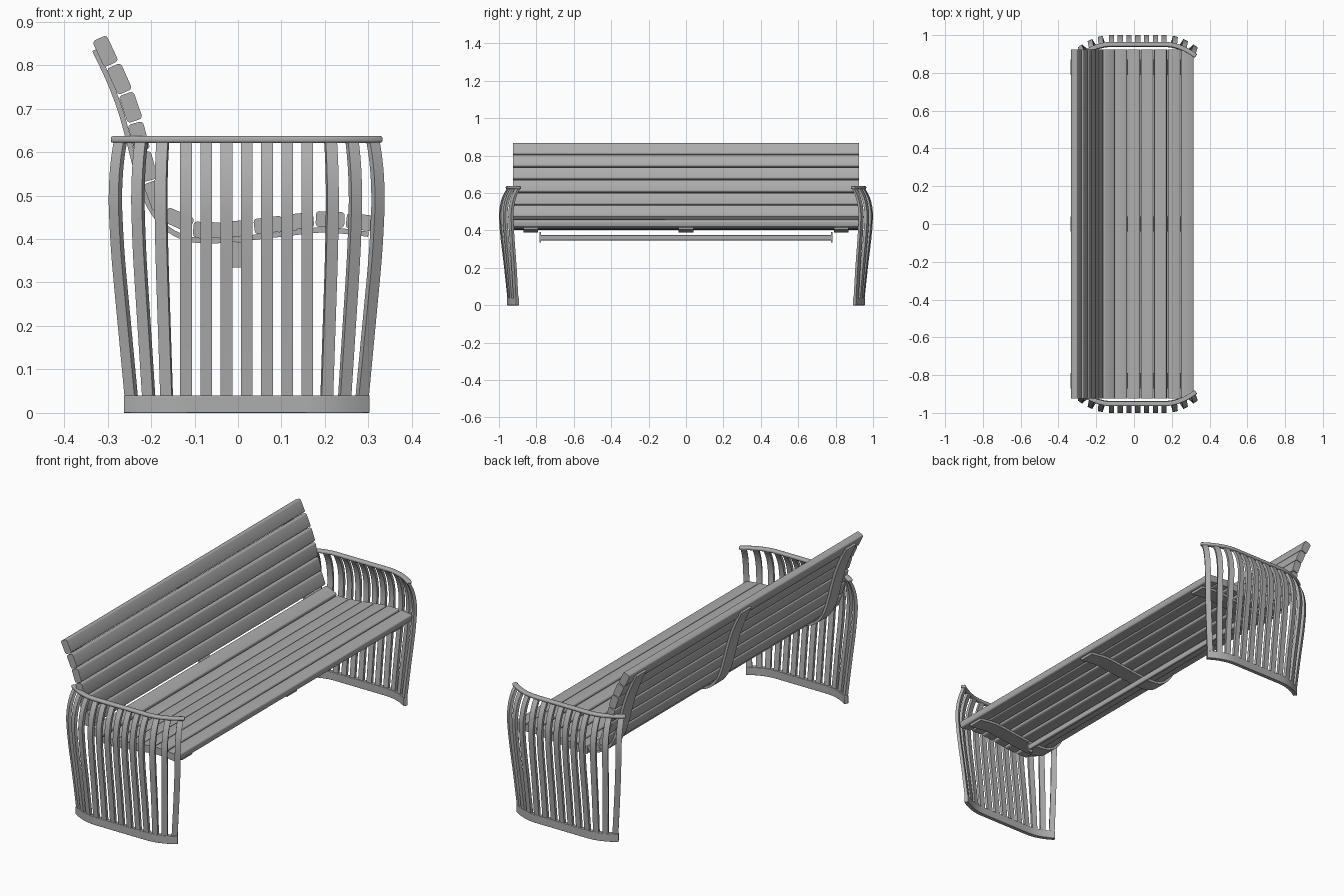
import bpy, bmesh, math
from mathutils import Vector, Matrix

if "Cube" in bpy.data.objects:
    bpy.data.objects.remove(bpy.data.objects["Cube"], do_unlink=True)

grey = bpy.data.materials.new("plain grey")
grey.use_nodes = True
grey.diffuse_color = (0.42, 0.42, 0.42, 1)
grey.node_tree.nodes["Principled BSDF"].inputs["Base Color"].default_value = grey.diffuse_color


def finish(name, bm, bevel=0.0, segments=3):
    bmesh.ops.recalc_face_normals(bm, faces=bm.faces)
    mesh = bpy.data.meshes.new(name)
    bm.to_mesh(mesh)
    bm.free()
    mesh.materials.append(grey)
    ob = bpy.data.objects.new(name, mesh)
    bpy.context.collection.objects.link(ob)
    if bevel:
        mod = ob.modifiers.new("rounding", 'BEVEL')
        mod.width, mod.segments = bevel, segments
        mod.limit_method, mod.angle_limit = 'ANGLE', math.radians(50)
    bpy.ops.object.select_all(action='DESELECT')
    ob.select_set(True)
    bpy.context.view_layer.objects.active = ob
    bpy.ops.object.shade_smooth_by_angle(angle=math.radians(35))
    return ob


def loft(bm, rings):
    """Skin a run of equal rings and cap both ends."""
    loops = [[bm.verts.new(p) for p in ring] for ring in rings]
    n = len(loops[0])
    for a, b in zip(loops, loops[1:]):
        for i in range(n):
            bm.faces.new((a[i], a[(i + 1) % n], b[(i + 1) % n], b[i]))
    bm.faces.new(loops[0])
    bm.faces.new(loops[-1])


def smooth_path(points, steps=4):
    """Catmull-Rom curve through the points."""
    pts = [Vector(p) for p in points]
    pts = [2 * pts[0] - pts[1]] + pts + [2 * pts[-1] - pts[-2]]
    out = []
    for a, b, c, d in zip(pts, pts[1:], pts[2:], pts[3:]):
        for k in range(steps):
            t = k / steps
            out.append(0.5 * (2 * b + (c - a) * t + (2 * a - 5 * b + 4 * c - d) * t * t
                              + (3 * b - a - 3 * c + d) * t ** 3))
    return out + [pts[-2]]


# Slatted seat and back: centre x, centre z, tilt in degrees, length across
HALF = 0.925
back = [(-0.305, 0.832, 65), (-0.273, 0.768, 66), (-0.247, 0.703, 71),
        (-0.228, 0.635, 75), (-0.210, 0.567, 75), (-0.190, 0.500, 70)]
seat = [(-0.137, 0.444, 24), (-0.070, 0.421, 2), (0.0, 0.424, -4), (0.070, 0.432, -7),
        (0.141, 0.441, -6), (0.212, 0.445, 2), (0.282, 0.439, 7)]


def slat(name, x, z, tilt):
    bm = bmesh.new()
    bmesh.ops.create_cube(bm, size=1)
    bmesh.ops.scale(bm, vec=(0.066, 2 * HALF, 0.036), verts=bm.verts)
    long_edges = [e for e in bm.edges if abs(e.verts[0].co.y - e.verts[1].co.y) > 1]
    bmesh.ops.bevel(bm, geom=long_edges, offset=0.008, segments=3, profile=0.5, affect='EDGES')
    bmesh.ops.rotate(bm, matrix=Matrix.Rotation(math.radians(tilt), 3, 'Y'), verts=bm.verts)
    bmesh.ops.translate(bm, vec=(x, 0, z), verts=bm.verts)
    finish(name, bm)


for i, s in enumerate(back):
    slat(f"back_slat_{i + 1}", *s)
for i, s in enumerate(seat):
    slat(f"seat_slat_{i + 1}", *s)

# Curved straps under the seat and behind the back
strap_path = smooth_path([(-0.33, 0.835), (-0.297, 0.765), (-0.271, 0.697), (-0.252, 0.63),
                          (-0.234, 0.56), (-0.211, 0.49), (-0.172, 0.432), (-0.12, 0.402),
                          (-0.06, 0.396), (0.0, 0.4), (0.1, 0.411), (0.2, 0.421), (0.3, 0.411)])
for name, y in (("right_strap", -0.83), ("middle_strap", 0.0), ("left_strap", 0.83)):
    rings = []
    for i, p in enumerate(strap_path):
        d = strap_path[min(i + 1, len(strap_path) - 1)] - strap_path[max(i - 1, 0)]
        n = Vector((-d.y, d.x)).normalized() * 0.006
        rings.append([(p.x + s * n.x, y + w, p.y + s * n.y)
                      for s, w in ((1, -0.04), (1, 0.04), (-1, 0.04), (-1, -0.04))])
    bm = bmesh.new()
    loft(bm, rings)
    finish(name, bm)

# Stretcher beneath the seat with end plates
def box(name, size, centre, bevel=0.0):
    bm = bmesh.new()
    bmesh.ops.create_cube(bm, size=1)
    bmesh.ops.scale(bm, vec=size, verts=bm.verts)
    bmesh.ops.translate(bm, vec=centre, verts=bm.verts)
    finish(name, bm, bevel)


box("stretcher", (0.016, 1.56, 0.028), (0, 0, 0.361), 0.005)
for side, s in (("left", 1), ("right", -1)):
    box(f"{side}_stretcher_plate", (0.022, 0.008, 0.058), (-0.004, s * 0.78, 0.364))

# End frames: height, distance out, flare of the corners
MID, FLAT, CORNER = 0.02, 0.14, 0.125
levels = smooth_path([(0.03, 0.947, 0), (0.2, 0.965, 0.016), (0.35, 0.983, 0.03),
                      (0.45, 0.992, 0.036), (0.5, 0.992, 0.037), (0.55, 0.984, 0.035),
                      (0.59, 0.97, 0.031), (0.622, 0.952, 0.026)], 3)
BASE, TOP = levels[0], levels[-1]


def plan(u, level):
    """Point, tangent and outward normal on the end-frame outline."""
    def at(v):
        c = max(0.0, abs(v) - FLAT) / CORNER
        return Vector((MID + v + math.copysign(c * level[2], v),
                       level[1] - c * c * (0.038 + level[2] * 0.5), level[0]))
    t = (at(u + 0.001) - at(u - 0.001)).normalized()
    return at(u), t, Vector((-t.y, t.x, 0))


def outline_sweep(name, side, level, half_t, half_h, z, reach, bevel):
    rings = []
    for k in range(33):
        p, t, n = plan(-reach + 2 * reach * k / 32, level)
        ring = [p + n * a * half_t for a in (1, 1, -1, -1)]
        rings.append([(q.x, side * q.y, z + b * half_h) for q, b in zip(ring, (1, -1, -1, 1))])
    bm = bmesh.new()
    loft(bm, rings)
    finish(name, bm, bevel)


bar_positions = [k * 0.0465 for k in range(-3, 4)]
bar_positions += [s * u for s in (-1, 1) for u in (0.184, 0.225, 0.265)]
for label, side in (("left", 1), ("right", -1)):
    bm = bmesh.new()
    for u in bar_positions:
        rings = []
        for level in levels:
            p, t, n = plan(u, level)
            ring = [p + t * a * 0.0135 + n * b * 0.0075
                    for a, b in ((-1, -1), (1, -1), (1, 1), (-1, 1))]
            rings.append([(q.x, side * q.y, q.z) for q in ring])
        loft(bm, rings)
    finish(f"{label}_end_bars", bm)
    outline_sweep(f"{label}_base_rail", side, BASE, 0.01, 0.02, 0.02, 0.278, 0.002)
    outline_sweep(f"{label}_arm_rail", side, TOP, 0.012, 0.008, 0.629, 0.279, 0.006)
